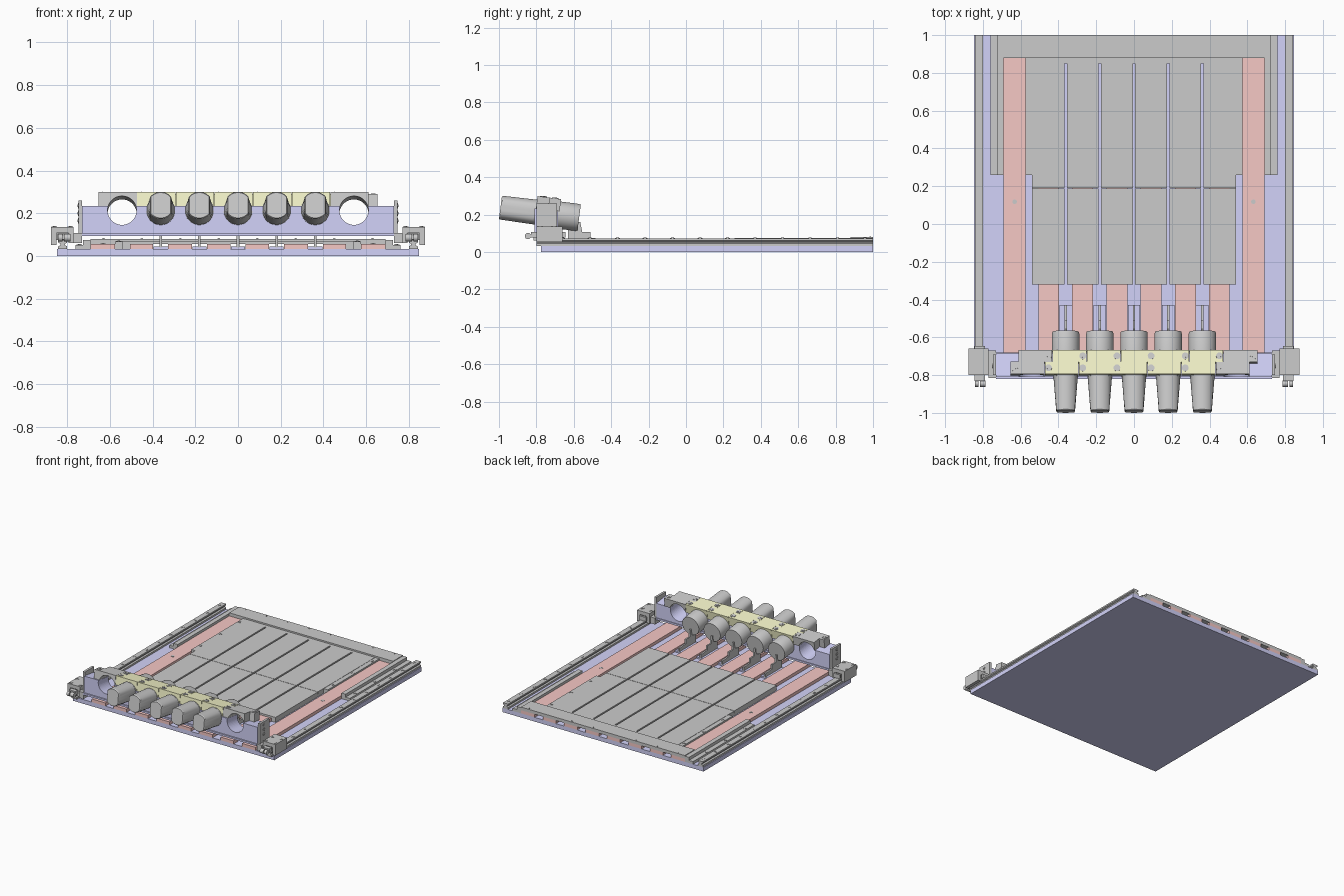
import bpy, bmesh, math
from mathutils import Matrix, Vector

if "Cube" in bpy.data.objects:
    bpy.data.objects.remove(bpy.data.objects["Cube"])

def colour(name, rgb):
    m = bpy.data.materials.new(name)
    m.diffuse_color = (*rgb, 1)
    m.use_nodes = True
    m.node_tree.nodes["Principled BSDF"].inputs["Base Color"].default_value = m.diffuse_color
    return m

PURPLE = colour("purple", (0.65, 0.65, 0.95))
RED = colour("red", (0.92, 0.58, 0.56))
YELLOW = colour("yellow", (0.93, 0.93, 0.60))
TILT = Matrix.Translation((0, -0.74, 0.205)) @ Matrix.Rotation(-math.radians(7.3), 4, 'X')
LANES = [i * 0.181 for i in range(-2, 3)]

def finish(name, bm, mat=None, matrix=None, mirror=False, smooth=False):
    bmesh.ops.recalc_face_normals(bm, faces=bm.faces)
    me = bpy.data.meshes.new(name)
    bm.to_mesh(me)
    bm.free()
    ob = bpy.data.objects.new(name, me)
    bpy.context.collection.objects.link(ob)
    if mat:
        me.materials.append(mat)
    if matrix:
        ob.matrix_world = matrix
    if mirror:
        ob.modifiers.new("mirror", 'MIRROR')
    if smooth:
        bpy.ops.object.select_all(action='DESELECT')
        ob.select_set(True)
        bpy.context.view_layer.objects.active = ob
        bpy.ops.object.shade_smooth_by_angle(angle=math.radians(30))
    return ob

def prism(bm, pts, lo, hi, axis):
    """Extrude a 2D outline along an axis (remaining axes stay in x, y, z order)."""
    def p(a, b, h):
        c = [a, b]
        c.insert(axis, h)
        return bm.verts.new(c)
    f = bm.faces.new([p(a, b, lo) for a, b in pts])
    ext = bmesh.ops.extrude_face_region(bm, geom=[f])
    d = Vector((0, 0, 0))
    d[axis] = hi - lo
    bmesh.ops.translate(bm, vec=d, verts=[v for v in ext["geom"] if isinstance(v, bmesh.types.BMVert)])

def boxes(name, items, mat=None, mirror=False):
    bm = bmesh.new()
    for x0, x1, y0, y1, z0, z1 in items:
        prism(bm, [(x0, y0), (x1, y0), (x1, y1), (x0, y1)], z0, z1, 2)
    return finish(name, bm, mat, mirror=mirror)

def cylinder(bm, centre, r, depth, axis='Z', n=16):
    rot = {'Z': Matrix(), 'X': Matrix.Rotation(math.pi / 2, 4, 'Y'),
           'Y': Matrix.Rotation(math.pi / 2, 4, 'X')}[axis]
    bmesh.ops.create_cone(bm, cap_ends=True, segments=n, radius1=r, radius2=r, depth=depth,
                          matrix=Matrix.Translation(centre) @ rot)

def bolts(name, points, r, depth=0.012, axis='Z', **kw):
    bm = bmesh.new()
    for p in points:
        cylinder(bm, p, r, depth, axis)
        # raised hex core of the bolt
        core = Vector(p)
        core['XYZ'.index(axis)] += 0.002
        cylinder(bm, core, r * 0.5, depth, axis, 6)
    return finish(name, bm, smooth=True, **kw)

# Base plate and the red bars that form the lanes
boxes("base_plate", [(-0.848, 0.848, -0.775, 1.0, 0, 0.032)], PURPLE)
boxes("side_bars", [(0.575, 0.69, -0.775, 1.0, 0.032, 0.056)], RED, True)
edges = [-0.505] + [e for c in LANES for e in (c - 0.035, c + 0.035)] + [0.505]
boxes("lane_bars", [(edges[i], edges[i + 1], -0.775, 1.0, 0.032, 0.056)
                    for i in range(0, len(edges), 2)], RED)

# Top plate in two halves, slotted along each lane
slots = [-0.54] + [e for c in LANES for e in (c - 0.006, c + 0.006)] + [0.54]
plates = [(slots[i], slots[i + 1], y0, y1, 0.056, 0.07)
          for i in range(0, len(slots), 2) for y0, y1 in ((-0.32, 0.188), (0.191, 0.85))]
boxes("slotted_top_plate", plates + [(-0.54, 0.54, 0.85, 0.878, 0.056, 0.07)])
boxes("rear_cross_strip", [(-0.69, 0.69, 0.88, 1.0, 0.056, 0.08)])
bolts("rear_strip_bolts", [(x * 0.18, 0.985, 0.076) for x in (-3.5, -2.5, -1.5, -0.5, 0.5, 1.5, 2.5, 3.5)],
      0.006, 0.01)

# Side guide blocks
boxes("outer_guides", [(0.725, 0.76, 0.26, 1.0, 0.032, 0.052),
                       (0.69, 0.725, 0.26, 1.0, 0.032, 0.075)], None, True)
boxes("inner_guides", [(0.54, 0.575, 0.26, 0.88, 0.032, 0.068),
                       (0.505, 0.54, -0.32, 0.88, 0.032, 0.056)], None, True)
ys = (0.35, 0.585, 0.82)
bolts("guide_bolts", [(0.744, y, 0.048) for y in ys] + [(0.558, y, 0.064) for y in ys],
      0.013, mirror=True)
bolts("side_bar_bolts", [(0.632, 0.118, 0.052)], 0.012, mirror=True)

# Linear rails with waisted section
bm = bmesh.new()
prism(bm, [(0.80, 0.032), (0.842, 0.032), (0.842, 0.045), (0.832, 0.05), (0.832, 0.057), (0.842, 0.062),
           (0.842, 0.073), (0.80, 0.073), (0.80, 0.062), (0.81, 0.057), (0.81, 0.05), (0.80, 0.045)],
      -0.80, 1.0, 1)
finish("linear_rails", bm, mirror=True)
bolts("rail_bolts", [(0.821, 0.957 - 0.147 * i, 0.069) for i in range(12)], 0.014, 0.01, mirror=True)

# Carriages riding on the rails
boxes("carriages", [(0.77, 0.875, -0.80, -0.66, 0.108, 0.136),
                    (0.85, 0.875, -0.80, -0.66, 0.052, 0.108),
                    (0.77, 0.795, -0.80, -0.66, 0.06, 0.108),
                    (0.795, 0.85, -0.785, -0.675, 0.074, 0.108),
                    (0.73, 0.77, -0.815, -0.67, 0.06, 0.108)], None, True)
boxes("rail_scrapers", [(0.79, 0.845, -0.83, -0.80, 0.076, 0.106),
                        (0.79, 0.845, -0.66, -0.645, 0.076, 0.106)], None, True)
bm = bmesh.new()
cylinder(bm, (0.80, -0.845, 0.085), 0.017, 0.03, 'X')
cylinder(bm, (0.832, -0.845, 0.085), 0.017, 0.02, 'X')
finish("carriage_rollers", bm, mirror=True, smooth=True)
bolts("carriage_bolts", [(x, y, 0.132) for x in (0.786, 0.861) for y in (-0.705, -0.78)], 0.013, mirror=True)

# Cutter for the two empty bores in the gantry
bm = bmesh.new()
for x in (-0.543, 0.543):
    cylinder(bm, (x, 0, 0), 0.068, 0.5, 'Y', 48)
cutter = finish("bore_cutter", bm, matrix=TILT)
cutter.hide_render = True
cutter.hide_set(True)

def bore(ob):
    m = ob.modifiers.new("bore", 'BOOLEAN')
    m.operation = 'DIFFERENCE'
    m.solver = 'EXACT'
    m.object = cutter

# Gantry beam with base flange and end tabs
bm = bmesh.new()
prism(bm, [(-0.81, 0.107), (-0.685, 0.107), (-0.685, 0.216), (-0.81, 0.233)], -0.73, 0.73, 0)
bore(finish("gantry_beam", bm, PURPLE))
boxes("gantry_flange", [(-0.73, 0.73, -0.82, -0.68, 0.093, 0.107)], PURPLE)
boxes("end_tabs", [(0.73, 0.747, -0.80, -0.69, 0.107, 0.26)], None, True)
bolts("end_tab_bolts", [(0.745, -0.752, z) for z in (0.165, 0.2, 0.235)], 0.013, 0.01, 'X', mirror=True)

# Interlocking clamp caps, tilted with the barrels
def caps(name, centres, mat=None):
    bm = bmesh.new()
    for c in centres:
        prism(bm, [(c - 0.110, -0.065), (c + 0.069, -0.065), (c + 0.069, -0.001), (c + 0.110, -0.001),
                   (c + 0.110, 0.062), (c - 0.069, 0.062), (c - 0.069, 0.001), (c - 0.110, 0.001)],
              0.02, 0.086, 2)
    return finish(name, bm, mat, TILT)

caps("clamp_caps", LANES, YELLOW)
bore(caps("end_clamp_caps", [-0.543, 0.543]))
cap_points = [((i - 2.5) * 0.181, y, 0.083) for i in range(6) for y in (-0.033, 0.031)]
bolts("cap_bolts", cap_points + [(-0.633, -0.033, 0.083), (0.633, 0.031, 0.083)], 0.018, matrix=TILT)

# Barrels: round rear body, tapered front with flattened sides
def barrel(name, rings):
    bm = bmesh.new()
    n = 40
    for c in LANES:
        prev = None
        for i, (y, r, lim) in enumerate(rings):
            ring = []
            for k in range(n):
                a = 2 * math.pi * (k + 0.5) / n
                x = max(-lim, min(lim, r * math.cos(a)))
                ring.append(bm.verts.new((c + x, y, r * math.sin(a))))
            if prev:
                for k in range(n):
                    bm.faces.new((prev[k], prev[(k + 1) % n], ring[(k + 1) % n], ring[k]))
            if i in (0, len(rings) - 1):
                bm.faces.new(ring)
            prev = ring
    return finish(name, bm, matrix=TILT, smooth=True)

barrel("barrel_fronts", [(-0.254, 0.060, 0.046), (-0.248, 0.064, 0.050), (-0.06, 0.067, 0.065)])
barrel("barrel_bodies", [(-0.07, 0.068, 1), (0.062, 0.068, 1), (0.062, 0.073, 1),
                         (0.158, 0.073, 1), (0.170, 0.070, 1)])

# Stepped pusher fins under the barrels with sliding shoes in the lanes
bm = bmesh.new()
for c in LANES:
    prism(bm, [(-0.63, 0.04), (-0.43, 0.04), (-0.43, 0.07), (-0.51, 0.075), (-0.51, 0.108),
               (-0.555, 0.108), (-0.565, 0.16), (-0.63, 0.16)], c - 0.006, c + 0.006, 0)
finish("pusher_fins", bm)
boxes("pusher_shoes", [(c - 0.033, c + 0.033, -0.63, -0.43, 0.033, 0.044) for c in LANES], PURPLE)
